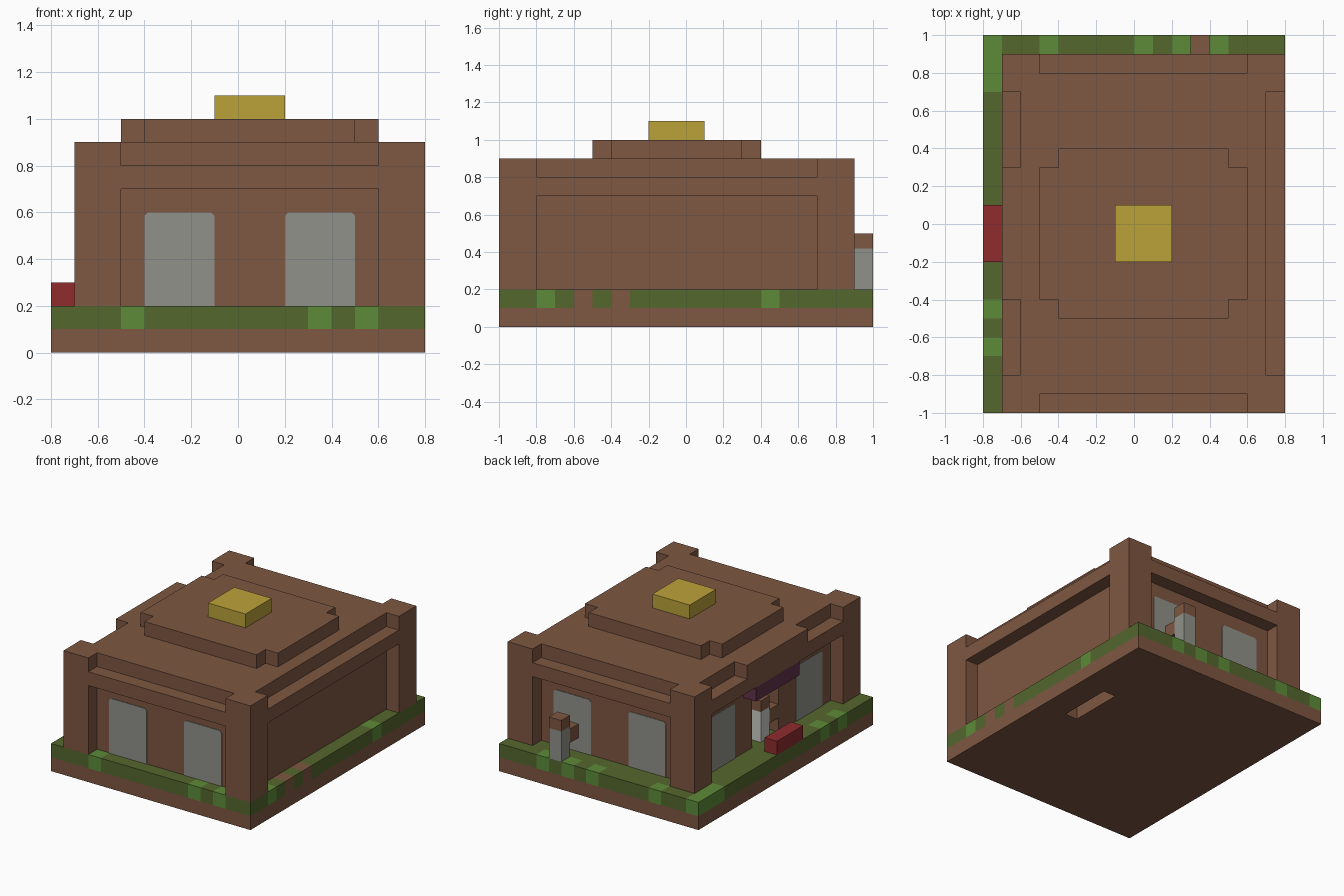
import bpy
import bmesh

if "Cube" in bpy.data.objects:
    bpy.data.objects.remove(bpy.data.objects["Cube"])


def material(name, r, g, b):
    m = bpy.data.materials.new(name)
    m.use_nodes = True
    m.diffuse_color = (r, g, b, 1)
    m.node_tree.nodes["Principled BSDF"].inputs["Base Color"].default_value = (r, g, b, 1)
    return m


BROWN = material("earth brown", 0.21, 0.095, 0.054)
GRASS = material("grass green", 0.09, 0.135, 0.027)
LEAF = material("light green", 0.11, 0.26, 0.04)
GREY = material("stone grey", 0.285, 0.285, 0.255)
PALE = material("pale grey", 0.6, 0.6, 0.57)
GOLD = material("gold", 0.5, 0.36, 0.042)
RED = material("red", 0.275, 0.025, 0.027)
PLUM = material("plum", 0.12, 0.032, 0.07)


def finish(name, bm, *mats):
    bmesh.ops.recalc_face_normals(bm, faces=bm.faces)
    me = bpy.data.meshes.new(name)
    bm.to_mesh(me)
    bm.free()
    for m in mats:
        me.materials.append(m)
    ob = bpy.data.objects.new(name, me)
    bpy.context.collection.objects.link(ob)
    return ob


def extrude(name, pts, vec, mat):
    """Extrude a closed outline along a vector."""
    bm = bmesh.new()
    face = bm.faces.new([bm.verts.new(p) for p in pts])
    new = bmesh.ops.extrude_face_region(bm, geom=[face])["geom"]
    bmesh.ops.translate(bm, vec=vec, verts=[v for v in new if isinstance(v, bmesh.types.BMVert)])
    return finish(name, bm, mat)


def prism(name, pts, z0, z1, mat):
    return extrude(name, [(x, y, z0) for x, y in pts], (0, 0, z1 - z0), mat)


def box(name, x0, x1, y0, y1, z0, z1, mat):
    return prism(name, [(x0, y0), (x1, y0), (x1, y1), (x0, y1)], z0, z1, mat)


# Earth slab with a slot in its underside
dirt = box("dirt_base", -0.8, 0.8, -1, 1, 0, 0.1, BROWN)
cutter = box("slot_cutter", 0.5, 0.6, 0, 0.4, -0.1, 0.09, BROWN)
cutter.hide_render = True
mod = dirt.modifiers.new("slot", "BOOLEAN")
mod.operation = "DIFFERENCE"
mod.solver = "EXACT"
mod.object = cutter
bpy.context.view_layer.objects.active = dirt
bpy.ops.object.modifier_apply(modifier=mod.name)
bpy.data.objects.remove(cutter)

# Grass layer divided into square cells, coloured by cell
FRONT_LEAF, BACK_LEAF = (3, 11, 13), (0, 3, 8, 10, 12)
LEFT_LEAF, RIGHT_LEAF, BARE = (3, 5, 17, 18, 19), (2, 14), (4, 6)


def cell_colour(i, j):
    if i == 15 and j in BARE:
        return 2
    leaf = ((j == 0 and i in FRONT_LEAF) or (j == 19 and i in BACK_LEAF)
            or (i == 0 and j in LEFT_LEAF) or (i == 15 and j in RIGHT_LEAF))
    return 1 if leaf else 0


bm = bmesh.new()
bmesh.ops.create_cube(bm, size=1)
for v in bm.verts:
    v.co = (v.co.x * 1.6, v.co.y * 2, 0.15 + v.co.z * 0.1)
for axis, count in ((0, 16), (1, 20)):
    normal = [0, 0, 0]
    normal[axis] = 1
    for k in range(1, count):
        co = [0, 0, 0]
        co[axis] = k / 10 - count / 20
        bmesh.ops.bisect_plane(bm, geom=bm.verts[:] + bm.edges[:] + bm.faces[:],
                               plane_co=co, plane_no=normal)
for f in bm.faces:
    c = f.calc_center_median()
    i = min(15, max(0, int((c.x + 0.8) * 10)))
    j = min(19, max(0, int((c.y + 1) * 10)))
    f.material_index = cell_colour(i, j)
finish("grass_layer", bm, GRASS, LEAF, BROWN)

# Core walls, with a door niche on one side
prism("core_walls", [(-0.6, -0.9), (0.7, -0.9), (0.7, 0.8), (-0.6, 0.8),
                     (-0.6, 0.1), (-0.5, 0.1), (-0.5, -0.2), (-0.6, -0.2)], 0.2, 0.6, BROWN)
box("core_roof", -0.6, 0.7, -0.9, 0.8, 0.6, 0.9, BROWN)

# L-shaped corner posts around the building centre
CX, CY = 0.05, -0.05
for sx, side in ((-1, "right"), (1, "left")):
    for sy, end in ((-1, "front"), (1, "back")):
        ell = [(0.75, 0.95), (0.55, 0.95), (0.55, 0.85), (0.65, 0.85), (0.65, 0.75), (0.75, 0.75)]
        prism(f"{end}_{side}_post", [(CX + sx * x, CY + sy * y) for x, y in ell], 0.2, 0.9, BROWN)

# Lintels between the posts
for name, y in (("front", -1), ("back", 0.8)):
    box(name + "_lintel", -0.5, 0.6, y, y + 0.1, 0.7, 0.8, BROWN)
for name, x in (("right", -0.7), ("left", 0.7)):
    box(name + "_lintel", x, x + 0.1, -0.8, 0.7, 0.7, 0.8, BROWN)

# Stepped roof and gold cap
a, b, n = 0.55, 0.45, 0.1
quarter = [(a, b - n), (a - n, b - n), (a - n, b)]
outline = []
for sx, sy in ((1, 1), (-1, 1), (-1, -1), (1, -1)):
    part = [(CX + sx * x, CY + sy * y) for x, y in quarter]
    outline += part if sx * sy > 0 else part[::-1]
prism("upper_roof", outline, 0.9, 1.0, BROWN)
box("gold_cap", -0.1, 0.2, -0.2, 0.1, 1.0, 1.1, GOLD)

# Entrance: parapet, awning, door panel and step
box("entrance_parapet", -0.7, -0.6, -0.4, 0.3, 0.8, 0.9, BROWN)
box("awning", -0.7, -0.6, -0.3, 0.2, 0.6, 0.7, PLUM)
box("door_panel", -0.504, -0.5, -0.2, 0.1, 0.2, 0.6, PALE)
box("red_step", -0.8, -0.7, -0.2, 0.1, 0.2, 0.3, RED)


# Windows with clipped top corners
def window(name, start, wall, out, along_x):
    w, c = 0.3, 0.015
    shape = [(0, 0.2), (w, 0.2), (w, 0.6 - c), (w - c, 0.6), (c, 0.6), (0, 0.6 - c)]
    if along_x:
        extrude(name, [(start + u, wall, z) for u, z in shape], (0, out, 0), GREY)
    else:
        extrude(name, [(wall, start + u, z) for u, z in shape], (out, 0, 0), GREY)


for k, x in enumerate((-0.4, 0.2)):
    window(f"front_window_{k}", x, -0.9, -0.004, True)
    window(f"back_window_{k}", x, 0.8, 0.004, True)
for k, y in enumerate((-0.7, 0.3)):
    window(f"right_window_{k}", y, -0.6, -0.004, False)


# Small standing figures: body, head and arm
def figure(name, x, y, body_mat):
    box(name + "_body", x, x + 0.1, y, y + 0.1, 0.2, 0.42, body_mat)
    box(name + "_head", x, x + 0.1, y, y + 0.1, 0.42, 0.5, BROWN)
    box(name + "_arm", x, x + 0.1, y - 0.1, y, 0.3, 0.4, BROWN)


figure("garden_figure", 0.3, 0.9, GREY)
figure("door_figure", -0.6, -0.1, PALE)
